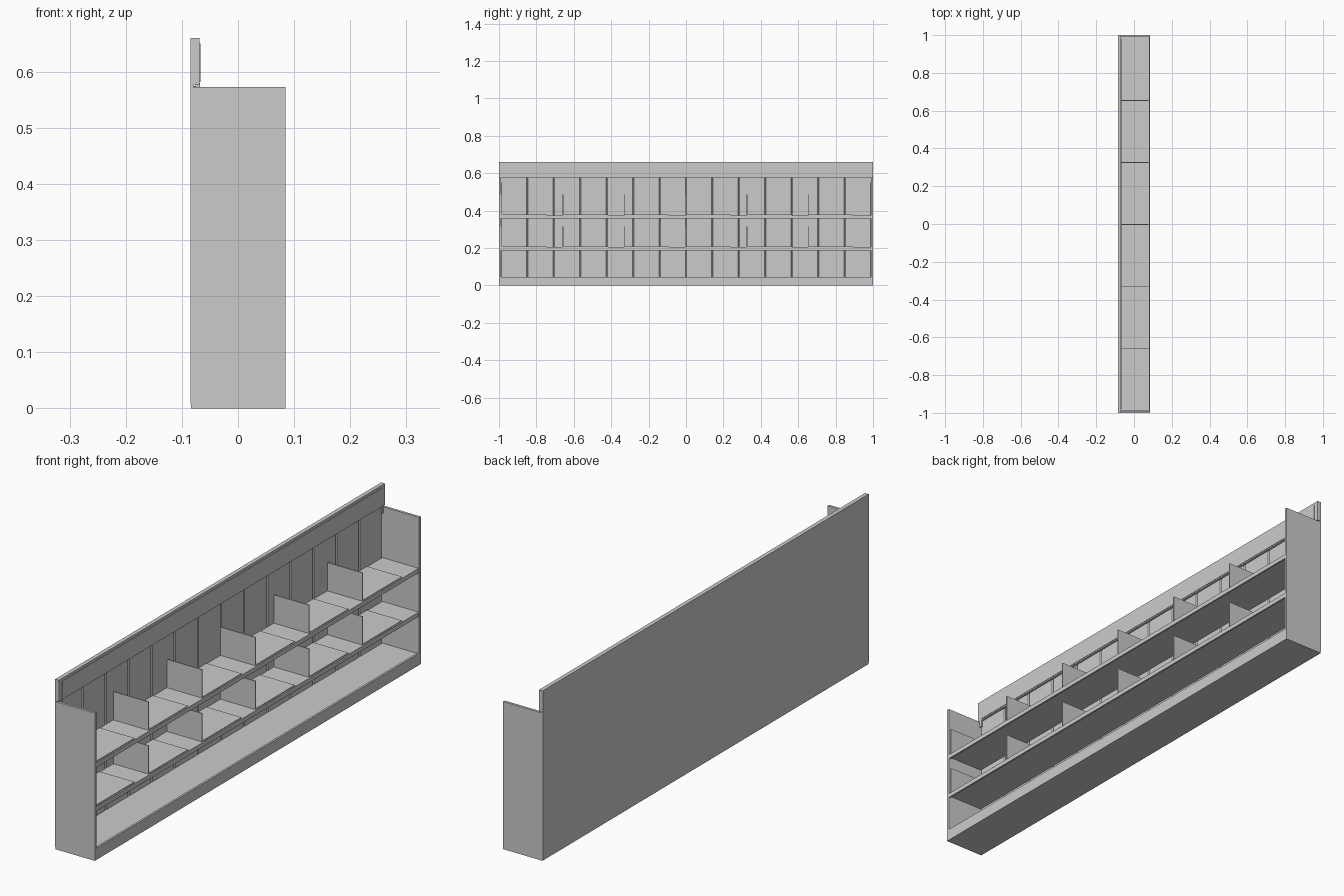
import bpy

if "Cube" in bpy.data.objects:
    bpy.data.objects.remove(bpy.data.objects["Cube"])

def prism(name, pts, axis, lo, hi):
    """Extrude a closed 2D profile: axis 'z' takes (x, y), axis 'y' takes (x, z)."""
    n = len(pts)
    place = (lambda p, h: (p[0], p[1], h)) if axis == 'z' else (lambda p, h: (p[0], h, p[1]))
    verts = [place(p, h) for h in (lo, hi) for p in pts]
    faces = [list(range(n))[::-1], list(range(n, 2 * n))]
    faces += [[i, (i + 1) % n, n + (i + 1) % n, n + i] for i in range(n)]
    if axis == 'y':
        faces = [f[::-1] for f in faces]
    me = bpy.data.meshes.new(name)
    me.from_pydata(verts, [], faces)
    ob = bpy.data.objects.new(name, me)
    bpy.context.collection.objects.link(ob)
    return ob

def box(name, x0, x1, y0, y1, z0, z1):
    return prism(name, [(x0, y0), (x1, y0), (x1, y1), (x0, y1)], 'z', z0, z1)

BACK, FRONT, T = -0.085, 0.085, 0.01
INNER = 1 - T

# End panels and the short drops below the header ends
for s, label in ((-1, "near"), (1, "far")):
    a, b = sorted((s * INNER, s))
    box(f"end_panel_{label}", BACK + 0.001, FRONT, a, b, 0, 0.573)
    a, b = sorted((s * 0.98, s * INNER))
    box(f"header_drop_{label}", -0.076, -0.068, a, b, 0.55, 0.58)

# Back sheet, header board and the raised sign plate
box("back_sheet", BACK, -0.079, -1, 1, 0.008, 0.58)
box("header_board", BACK, -0.069, -1, 1, 0.577, 0.66)
box("header_plate", -0.0695, -0.067, -0.98, 0.98, 0.582, 0.65)

# Chamfered back planks
COUNT = 14
w = 2 * INNER / COUNT
c = 0.004
for i in range(COUNT):
    y0 = -INNER + i * w
    y1 = y0 + w
    prism(f"back_plank_{i + 1}",
          [(-0.08, y0), (-0.073 - c, y0), (-0.073, y0 + c),
           (-0.073, y1 - c), (-0.073 - c, y1), (-0.08, y1)], 'z', 0.03, 0.574)

# Base deck with a slightly raised front board
prism("base_deck", [(-0.084, 0), (FRONT, 0), (FRONT, 0.046), (0.077, 0.046),
                    (0.077, 0.043), (-0.084, 0.043)], 'y', -INNER, INNER)

# Shelves with a deeper front lip, each carrying L-shaped dividers
STEP = 0.328
for level, top in enumerate((0.205, 0.375), 1):
    prism(f"shelf_{level}",
          [(-0.074, top - 0.011), (0.076, top - 0.011), (0.076, top - 0.017),
           (0.083, top - 0.017), (0.083, top), (-0.074, top)], 'y', -INNER, INNER)
    for i in range(6):
        y = -0.986 + i * STEP
        box(f"divider_{level}_{i + 1}", -0.072, 0.078, y - 0.002, y + 0.002, top, top + 0.11)
        box(f"divider_foot_{level}_{i + 1}", -0.072, 0.078, y + 0.002, y + 0.24, top, top + 0.003)
